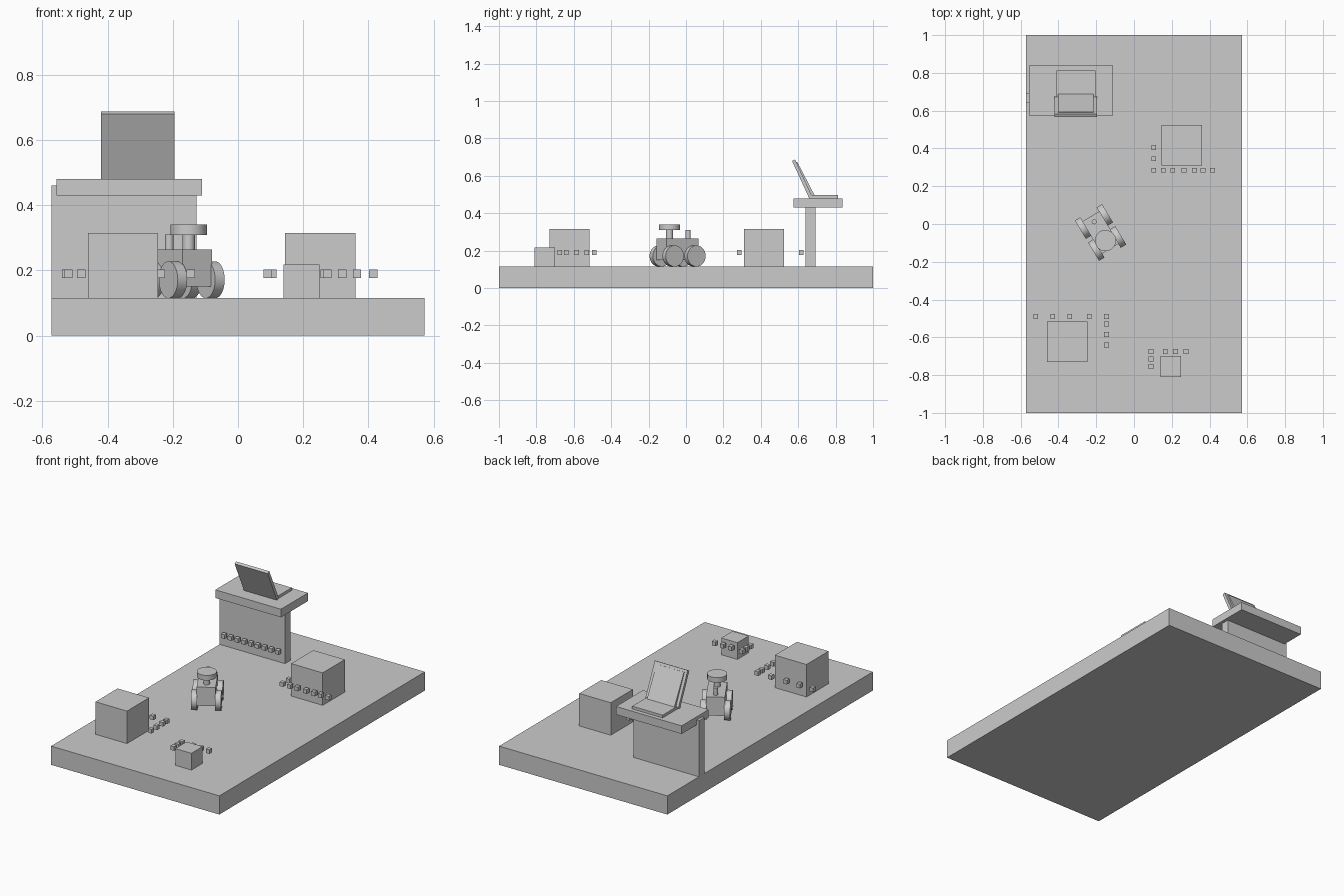
import bpy, bmesh
from math import radians, pi
from mathutils import Matrix, Vector

if "Cube" in bpy.data.objects:
    bpy.data.objects.remove(bpy.data.objects["Cube"])


def make(name, bm, smooth=False):
    bmesh.ops.recalc_face_normals(bm, faces=bm.faces)
    me = bpy.data.meshes.new(name)
    bm.to_mesh(me)
    bm.free()
    ob = bpy.data.objects.new(name, me)
    bpy.context.collection.objects.link(ob)
    if smooth:
        bpy.ops.object.select_all(action='DESELECT')
        bpy.context.view_layer.objects.active = ob
        ob.select_set(True)
        bpy.ops.object.shade_smooth_by_angle(angle=radians(35))
    return ob


def box(name, x0, x1, y0, y1, z0, z1, frame=Matrix()):
    bm = bmesh.new()
    m = (frame @ Matrix.Translation(((x0 + x1) / 2, (y0 + y1) / 2, (z0 + z1) / 2))
         @ Matrix.Diagonal((x1 - x0, y1 - y0, z1 - z0, 1)))
    bmesh.ops.create_cube(bm, size=1, matrix=m)
    return make(name, bm)


def cyl(name, centre, r, depth, frame=Matrix(), sideways=False):
    bm = bmesh.new()
    m = frame @ Matrix.Translation(centre)
    if sideways:
        m = m @ Matrix.Rotation(pi / 2, 4, 'Y')
    bmesh.ops.create_cone(bm, cap_ends=True, segments=32, radius1=r, radius2=r,
                          depth=depth, matrix=m)
    return make(name, bm, True)


def extrude_x(name, profile, x0, x1):
    bm = bmesh.new()
    face = bm.faces.new([bm.verts.new((x0, y, z)) for y, z in profile])
    ext = bmesh.ops.extrude_face_region(bm, geom=[face])
    bmesh.ops.translate(bm, vec=(x1 - x0, 0, 0),
                        verts=[v for v in ext['geom'] if isinstance(v, bmesh.types.BMVert)])
    return make(name, bm)


F = 0.115  # floor level

# Base slab and crates
box("base_slab", -.573, .573, -1, 1, 0, F)
box("crate_front_left", -.46, -.245, -.73, -.515, F, .315)
box("crate_back_right", .145, .36, .31, .525, F, .315)
box("crate_small", .14, .25, -.81, -.70, F, .218)

# Desk
box("desk_panel", -.573, -.128, .64, .692, F, .46)
box("desk_top", -.557, -.11, .575, .838, .43, .48)

# Laptop with tilted lid and raised display
box("laptop_keyboard", -.41, -.203, .66, .813, .48, .497)
extrude_x("laptop_lid", [(.567, .68), (.583, .688), (.675, .489), (.658, .481)], -.42, -.195)
extrude_x("laptop_display", [(.581, .67), (.594, .676), (.687, .497), (.668, .49)], -.402, -.215)

# Rows of small sensor cubes beside each obstacle
rows = {
    "desk_cube": [(-.527 + i * .046, .617) for i in range(9)],
    "back_right_cube": [(x, .285) for x in (.105, .155, .205, .265, .32, .365, .415)]
                       + [(.105, .345), (.105, .405)],
    "front_left_cube": [(x, -.49) for x in (-.52, -.43, -.34, -.237, -.145)]
                       + [(-.145, y) for y in (-.53, -.585, -.64)],
    "small_crate_cube": [(x, -.675) for x in (.09, .165, .22, .275)]
                        + [(.09, -.715), (.09, -.755)],
}
h = .0125
for name, spots in rows.items():
    for x, y in spots:
        box(name, x - h, x + h, y - h, y + h, .19 - h, .19 + h)

# Rover, turned on the floor (its front faces local -y)
R = Matrix.Translation((-.177, -.045, 0)) @ Matrix.Rotation(radians(31), 4, 'Z')
box("rover_body", -.053, .053, -.1, .1, .15, .265, R)
for sx in (-1, 1):
    for sy in (-1, 1):
        cyl("rover_wheel", Vector((sx * .067, sy * .068, F + .0565)), .0565, .034, R, True)
cyl("rover_neck", Vector((0, -.05, .288)), .019, .05, R)
cyl("rover_head", Vector((0, -.05, .325)), .056, .031, R)
cyl("rover_rear_post", Vector((0, .066, .287)), .013, .047, R)
